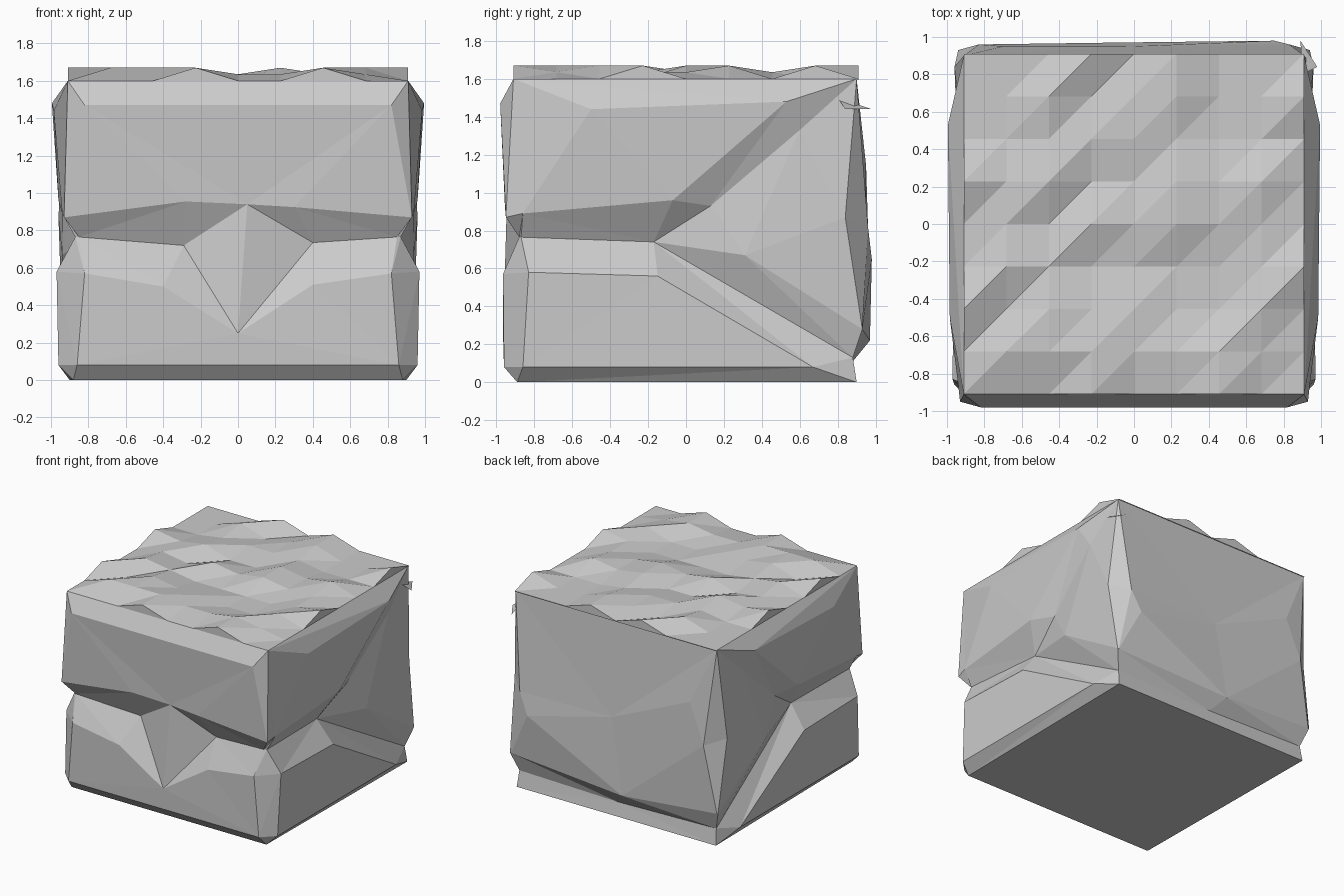
import bpy, bmesh, random
from mathutils import Vector
from mathutils.geometry import delaunay_2d_cdt

if "Cube" in bpy.data.objects:
    bpy.data.objects.remove(bpy.data.objects["Cube"])

random.seed(11)


def make_object(name, bm):
    mesh = bpy.data.meshes.new(name)
    bm.to_mesh(mesh)
    bm.free()
    ob = bpy.data.objects.new(name, mesh)
    bpy.context.collection.objects.link(ob)
    return ob


bm = bmesh.new()


def face(points):
    unique = list(dict.fromkeys(tuple(p) for p in points))
    if len(unique) > 2:
        bm.faces.new([bm.verts.new(p) for p in unique])


def panel(pts, outline, creases, place):
    """Faceted wall: points (u, z, depth) triangulated along the crease lines."""
    edges = [e for c in creases for e in zip(c, c[1:])]
    _, _, tris, origin, _, _ = delaunay_2d_cdt(
        [Vector(p[:2]) for p in pts], edges, [outline], 1, 1e-5)
    for t in tris:
        if all(origin[i] for i in t):
            face([place(*pts[origin[i][0]]) for i in t])


def mirror(p):
    return (-p[0], p[1], p[2])


# Right wall with forked crack, mirrored to the left
side = [(-.89, 0, .88), (.9, 0, .9), (-.86, .08, .96), (.67, .08, .96),
        (-.83, .58, .97), (-.15, .56, .965), (.88, .13, .89), (-.87, .765, .87),
        (-.17, .74, .83), (.31, .67, .94), (.93, .28, .94), (-.86, .89, .94),
        (-.07, .96, .96), (.13, .93, .89), (.6, 1.33, .935), (.53, 1.48, .995),
        (-.5, 1.44, .985), (-.91, 1.6, .91), (.9, 1.6, .91), (.84, .87, .96)]
side_outline = [0, 1, 6, 10, 19, 18, 17, 11, 7, 4, 2]
side_creases = [(2, 3, 1), (4, 5, 3, 6), (7, 8, 6), (8, 9, 10), (11, 12, 15, 18),
                (8, 13, 14, 18), (16, 15), (9, 19), (14, 19)]

# Front wall with a horizontal crack
front_edge = [(.88, 0, -.89), (.86, .08, -.96), (.82, .57, -.965), (.85, .765, -.88),
              (.93, .87, -.95), (.82, 1.47, -.98), (.91, 1.6, -.91)]
front = front_edge + [mirror(p) for p in front_edge]
front += [(-.29, .72, -.84), (.4, .735, -.85), (-.28, .955, -.955), (.3, .925, -.955),
          (.05, .94, -.945), (-.4, .5, -.965), (.4, .51, -.96), (0, .25, -.965)]
front_creases = [(1, 8), (5, 12), (10, 14, 18, 15, 3), (11, 16, 18, 17, 4),
                 (9, 19, 21, 20, 2), (14, 21, 15), (14, 19), (15, 20)]
panel(front, [7] + list(range(7)) + list(range(13, 7, -1)),
      front_creases, lambda u, z, d: (u, d, z))

# Back wall, undercut near the ground
back_edge = [(.9, 0, .9), (.88, .13, .88), (.93, .28, .93), (.83, .82, .96), (.91, 1.6, .9)]
back = back_edge + [mirror(p) for p in back_edge]
back += [(.75, .65, .98), (0, .83, .95), (-.7, 1.14, .95), (-.1, .22, .97), (0, .11, .88)]
panel(back, [5, 0, 1, 2, 3, 4, 9, 8, 7, 6],
      [(6, 14, 1), (7, 13, 2), (8, 11, 10), (12, 11)], lambda u, z, d: (u, d, z))

for s in (1, -1):
    panel(side, side_outline, side_creases, lambda u, z, d: (s * d, u, z))
    sp = [(s * d, u, z) for u, z, d in side]
    # Chipped front corner
    f = [(s * x, y, z) for x, z, y in front_edge]
    r = [sp[i] for i in (0, 2, 4, 7, 11, 17, 17)]
    for i in range(6):
        face([f[i], r[i], r[i + 1]])
        face([f[i], r[i + 1], f[i + 1]])
    # Chipped back corner, with narrow slivers closing the undercut
    b = [(s * x, y, z) for x, z, y in back_edge]
    face([sp[10], sp[19], b[3], b[2]])
    face([sp[19], sp[18], b[4], b[3]])
    face([sp[6], sp[10], b[2], b[1]])
    face([sp[1], sp[6], b[1]])

# Underside
face([(-.88, -.89, 0), (.88, -.89, 0), (.9, .9, 0), (-.9, .9, 0)])
bmesh.ops.remove_doubles(bm, verts=bm.verts, dist=1e-4)
bmesh.ops.recalc_face_normals(bm, faces=bm.faces)
make_object("rock_body", bm)

# Bumpy top: low-poly grid with a short skirt
bm = bmesh.new()
n, low, high = 8, 1.6, 1.67
rim = {(3, 0), (6, 0), (8, 3), (8, 7), (0, 2), (0, 5), (3, 8), (5, 8)}
grid = {}
for j in range(n + 1):
    for i in range(n + 1):
        on_rim = i in (0, n) or j in (0, n)
        if on_rim:
            z = high if (i, j) in rim else low
        else:
            z = random.choice((low, 1.635, 1.635, high))
        grid[i, j] = bm.verts.new((-.91 + 1.82 * i / n, -.91 + 1.82 * j / n, z))
for j in range(n):
    for i in range(n):
        a, b, c, d = grid[i, j], grid[i + 1, j], grid[i + 1, j + 1], grid[i, j + 1]
        bm.faces.new((a, b, c))
        bm.faces.new((a, c, d))
border = [e for e in bm.edges if e.is_boundary]
skirt = bmesh.ops.extrude_edge_only(bm, edges=border)["geom"]
for v in skirt:
    if isinstance(v, bmesh.types.BMVert):
        v.co.z = low - .005
bmesh.ops.recalc_face_normals(bm, faces=bm.faces)
make_object("rock_top", bm)

# Loose stone flake at the back right corner
bm = bmesh.new()
for p in [(.89, .98, 1.44), (.98, .84, 1.44), (.9, .8, 1.5), (.9, .9, 1.46)]:
    bm.verts.new(p)
bmesh.ops.convex_hull(bm, input=bm.verts)
make_object("stone_flake", bm)
